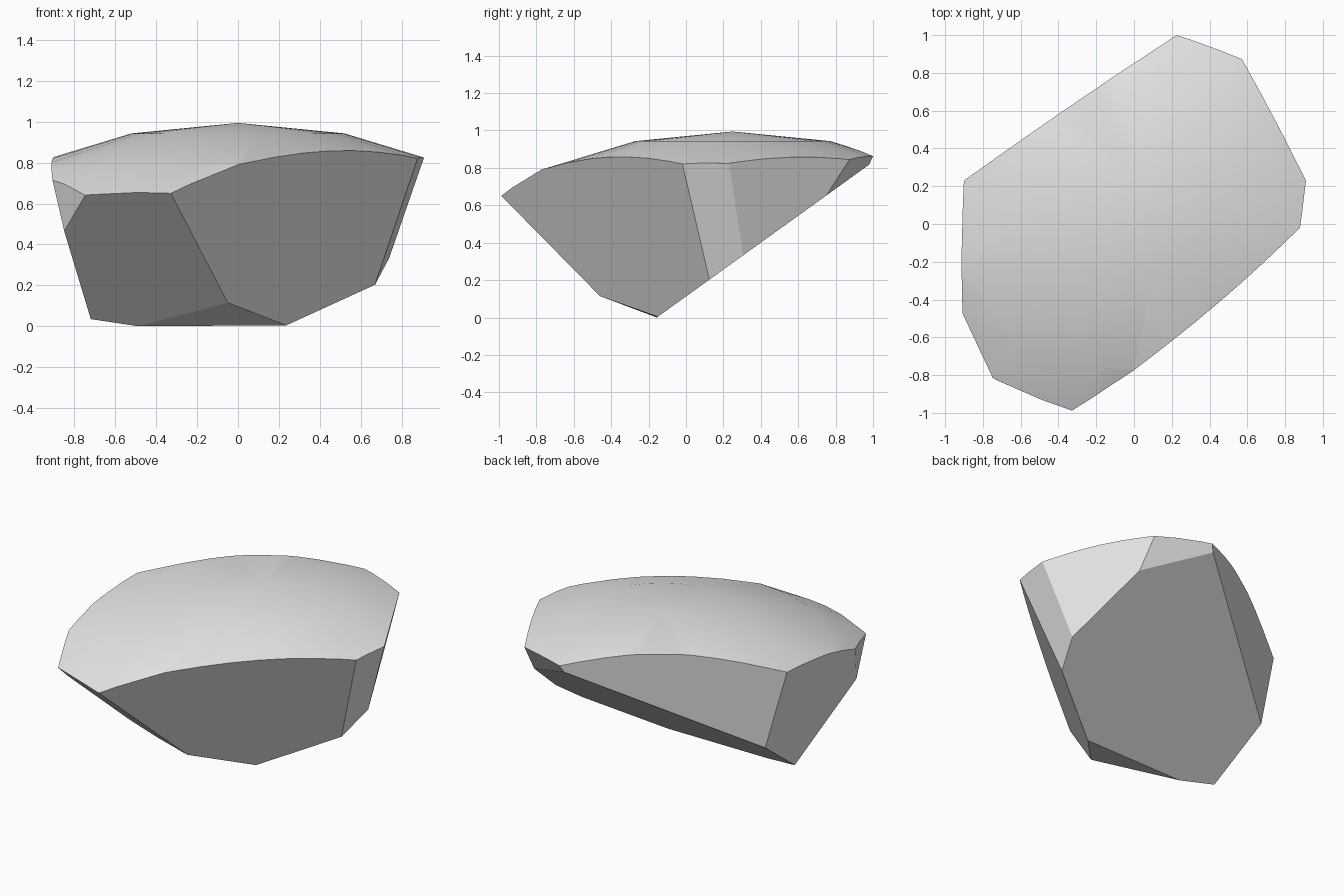
import bpy
import bmesh
from mathutils import Matrix, Vector

cube = bpy.data.objects.get("Cube")
if cube:
    bpy.data.objects.remove(cube)

# Plain grey stone
stone = bpy.data.materials.new("light_grey_stone")
stone.use_nodes = True
grey = (0.8, 0.8, 0.8, 1.0)
stone.diffuse_color = grey
stone.node_tree.nodes["Principled BSDF"].inputs["Base Color"].default_value = grey

# Corners of the broken shard
keel_front = Vector((-0.05, -0.46, 0.12))
keel_right = Vector((0.25, -0.15, 0.01))
keel_left = Vector((-0.49, -0.155, 0.005))
low_left = Vector((-0.72, -0.105, 0.04))
mid_left = Vector((-0.85, -0.568, 0.47))
low_right = Vector((0.67, 0.125, 0.208))
mid_right = Vector((0.735, 0.32, 0.35))
back_right = Vector((0.588, 0.75, 0.658))
back_tip = Vector((0.21, 0.985, 0.827))
back_left = Vector((-0.77, 0.27, 0.31))
rim_front = Vector((-0.32, -0.99, 0.655))
rim_front_left = Vector((-0.75, -0.81, 0.65))
rim_left = Vector((-0.9, -0.49, 0.72))
rim_back_left = Vector((-0.9, 0.23, 0.83))
rim_right = Vector((0.88, -0.02, 0.83))
rim_right_back = Vector((0.91, 0.23, 0.83))
rim_back = Vector((0.57, 0.88, 0.86))
rim_tip = Vector((0.23, 1.0, 0.87))

# Each flat break is the plane through three corners
breaks = [
    (keel_right, keel_right + Vector((1, 0, 0)), back_tip),
    (keel_front, keel_left, rim_front),
    (keel_front, low_right, rim_right),
    (low_right, rim_right, rim_right_back),
    (mid_right, rim_right_back, rim_back),
    (back_right, rim_back, rim_tip),
    (back_tip, rim_back_left, back_left),
    (low_left, mid_left, rim_back_left),
    (mid_left, rim_front_left, rim_left),
    (keel_front, keel_right, keel_left),
]

# Large smooth sphere that supplies the domed top
radius = 2.67
bm = bmesh.new()
bmesh.ops.create_uvsphere(
    bm, u_segments=32, v_segments=16, radius=radius,
    matrix=Matrix.Translation((0, 0.25, 1 - radius)))
for face in bm.faces:
    face.smooth = True

# Slice away everything outside each break and cap it with a flat face
inside = Vector((0, 0, 0.5))
for a, b, c in breaks:
    normal = (b - a).cross(c - a).normalized()
    if normal.dot(inside - a) > 0:
        normal.negate()
    cut = bmesh.ops.bisect_plane(
        bm, geom=bm.verts[:] + bm.edges[:] + bm.faces[:],
        plane_co=a, plane_no=normal, clear_outer=True)
    rim = [e for e in cut["geom_cut"]
           if isinstance(e, bmesh.types.BMEdge) and e.is_boundary]
    for face in bmesh.ops.holes_fill(bm, edges=rim, sides=0)["faces"]:
        face.smooth = False

# Keep the dome's border crisp
for edge in bm.edges:
    edge.smooth = all(f.smooth for f in edge.link_faces)
bmesh.ops.recalc_face_normals(bm, faces=bm.faces[:])

# Rest the shard on the floor
lowest = min(v.co.z for v in bm.verts)
bmesh.ops.translate(bm, verts=bm.verts[:], vec=(0, 0, -lowest))

mesh = bpy.data.meshes.new("stone_shard")
bm.to_mesh(mesh)
bm.free()
mesh.materials.append(stone)
shard = bpy.data.objects.new("stone_shard", mesh)
bpy.context.collection.objects.link(shard)
